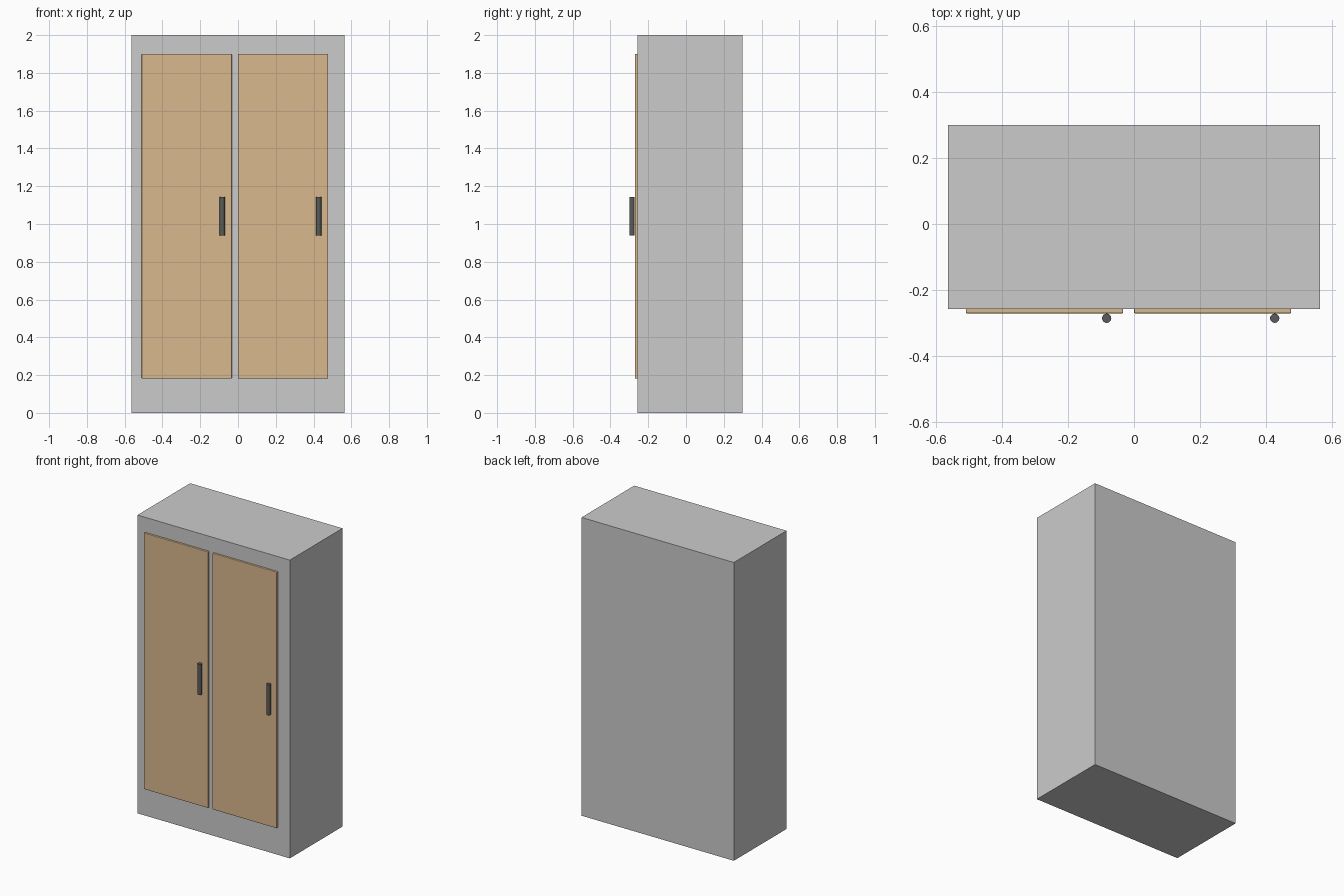
import bpy

if "Cube" in bpy.data.objects:
    bpy.data.objects.remove(bpy.data.objects["Cube"])


def material(name, rgb):
    m = bpy.data.materials.new(name)
    m.diffuse_color = (*rgb, 1)
    m.use_nodes = True
    m.node_tree.nodes["Principled BSDF"].inputs["Base Color"].default_value = m.diffuse_color
    return m


def box(name, lo, hi, mat=None, bevel=0):
    bpy.ops.mesh.primitive_cube_add(size=1, location=[(a + b) / 2 for a, b in zip(lo, hi)])
    ob = bpy.context.object
    ob.name = name
    ob.scale = [b - a for a, b in zip(lo, hi)]
    bpy.ops.object.transform_apply(location=False, rotation=False, scale=True)
    if mat:
        ob.data.materials.append(mat)
    if bevel:
        mod = ob.modifiers.new("soft_edges", "BEVEL")
        mod.width = bevel
        mod.segments = 2
    return ob


wood = material("wood", (0.70, 0.48, 0.27))
metal = material("dark_metal", (0.10, 0.105, 0.10))

# Cabinet body
box("cabinet_body", (-0.565, -0.258, 0), (0.565, 0.30, 2))

# Two identical doors, each with a vertical bar handle on its right
for side, x in (("left", -0.51), ("right", 0.0)):
    box(f"{side}_door", (x, -0.271, 0.182), (x + 0.477, -0.250, 1.90), wood, 0.003)

    bpy.ops.mesh.primitive_cylinder_add(vertices=24, radius=0.014, depth=0.204,
                                        location=(x + 0.427, -0.286, 1.041))
    handle = bpy.context.object
    handle.name = f"{side}_handle"
    handle.data.materials.append(metal)
    bpy.ops.object.shade_smooth_by_angle()
